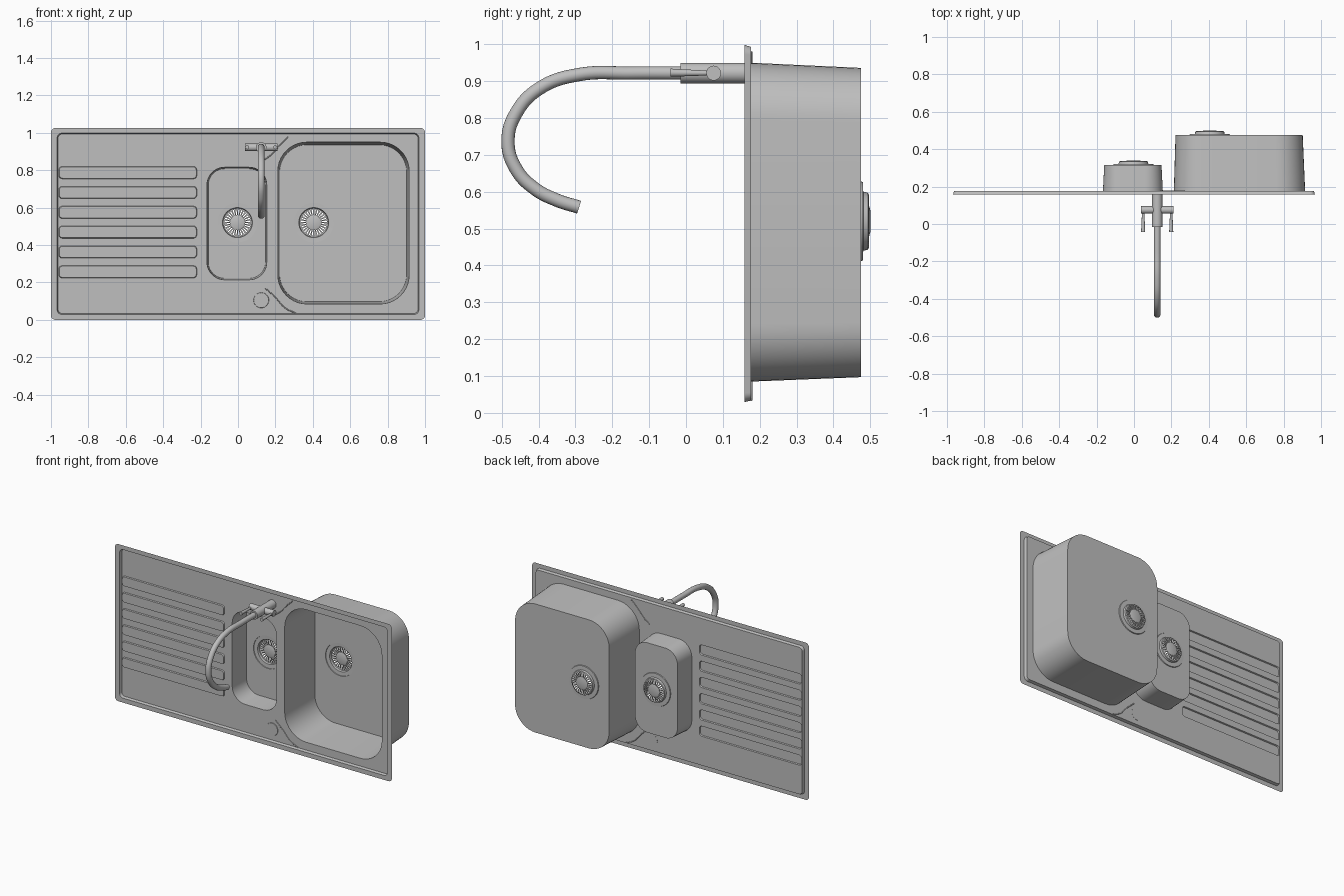
import bpy, bmesh, math
from mathutils import Vector

if "Cube" in bpy.data.objects:
    bpy.data.objects.remove(bpy.data.objects["Cube"])

steel = bpy.data.materials.new("brushed steel grey")
steel.use_nodes = True
COL = (0.52, 0.52, 0.52, 1)
steel.diffuse_color = COL
steel.node_tree.nodes["Principled BSDF"].inputs["Base Color"].default_value = COL


def finish(name, bm, angle=35, face_front=False):
    bmesh.ops.recalc_face_normals(bm, faces=bm.faces[:])
    if face_front:
        if max(bm.faces, key=lambda f: f.calc_area()).normal.y > 0:
            bmesh.ops.reverse_faces(bm, faces=bm.faces[:])
    me = bpy.data.meshes.new(name)
    bm.to_mesh(me)
    bm.free()
    me.materials.append(steel)
    me.polygons.foreach_set("use_smooth", [True] * len(me.polygons))
    me.set_sharp_from_angle(angle=math.radians(angle))
    ob = bpy.data.objects.new(name, me)
    bpy.context.collection.objects.link(ob)
    return ob


def loop(bm, pts):
    vs = [bm.verts.new(p) for p in pts]
    for a, b in zip(vs, vs[1:] + vs[:1]):
        bm.edges.new((a, b))
    return vs


def rounded(bm, x0, x1, z0, z1, r, y, n=10):
    pts = []
    for k, (cx, cz) in enumerate([(x1 - r, z1 - r), (x0 + r, z1 - r),
                                  (x0 + r, z0 + r), (x1 - r, z0 + r)]):
        for i in range(n + 1):
            a = math.pi / 2 * (k + i / n)
            pts.append((cx + r * math.cos(a), y, cz + r * math.sin(a)))
    return loop(bm, pts)


def circle(bm, cx, cz, r, y, n=48):
    return loop(bm, [(cx + r * math.cos(2 * math.pi * i / n), y,
                      cz + r * math.sin(2 * math.pi * i / n)) for i in range(n)])


def wall(bm, a, b):
    n = len(a)
    for i in range(n):
        j = (i + 1) % n
        bm.faces.new((a[i], a[j], b[j], b[i]))


def sheet(bm, *loops):
    """Flat fill inside the first loop, leaving the others as holes."""
    edges = [bm.edges.get((l[i], l[(i + 1) % len(l)])) for l in loops for i in range(len(l))]
    bmesh.ops.triangle_fill(bm, use_beauty=True, edges=edges, normal=(0, -1, 0))


def rod(name, p0, p1, r0, r1, seg=32):
    p0, p1 = Vector(p0), Vector(p1)
    bm = bmesh.new()
    bmesh.ops.create_cone(bm, cap_ends=True, segments=seg, radius1=r0, radius2=r1,
                          depth=(p1 - p0).length)
    q = (p1 - p0).to_track_quat('Z', 'Y')
    for v in bm.verts:
        v.co = q @ v.co + (p0 + p1) / 2
    return finish(name, bm)


def tube(name, pts, radius):
    cu = bpy.data.curves.new(name, 'CURVE')
    cu.dimensions = '3D'
    cu.bevel_depth, cu.bevel_resolution, cu.resolution_u = radius, 6, 10
    cu.use_fill_caps = True
    sp = cu.splines.new('BEZIER')
    sp.bezier_points.add(len(pts) - 1)
    for bp, p in zip(sp.bezier_points, pts):
        bp.co = p
        bp.handle_left_type = bp.handle_right_type = 'AUTO'
    ob = bpy.data.objects.new(name, cu)
    bpy.context.collection.objects.link(ob)
    bpy.ops.object.select_all(action='DESELECT')
    ob.select_set(True)
    bpy.context.view_layer.objects.active = ob
    bpy.ops.object.convert(target='MESH')
    ob = bpy.context.view_layer.objects.active
    ob.data.materials.clear()
    ob.data.materials.append(steel)
    bpy.ops.object.shade_smooth_by_angle(angle=math.radians(40))


RIM, PANEL, STRIP = 0.159, 0.177, 0.169
# rim size, corner, floor size, floor depth, drain centre
BOWLS = {
    "large_bowl": ((0.213, 0.915, 0.085, 0.95), 0.155, (0.222, 0.902, 0.097, 0.936), 0.475, (0.405, 0.52)),
    "small_bowl": ((-0.166, 0.154, 0.214, 0.816), 0.095, (-0.159, 0.147, 0.222, 0.808), 0.315, (-0.003, 0.52)),
}

# Sink top: rim, recessed panel, raised drainer strips, bowl openings
bm = bmesh.new()
outer = rounded(bm, -1, 1, 0, 1.026, 0.025, RIM)
inner = rounded(bm, -0.967, 0.967, 0.029, 0.998, 0.025, RIM)
step = rounded(bm, -0.962, 0.962, 0.034, 0.993, 0.022, PANEL)
wall(bm, outer, inner)
wall(bm, inner, step)
holes = [rounded(bm, *rim, r, PANEL) for rim, r, *_ in BOWLS.values()]
caps = []
for i in range(6):
    z = 0.787 - i * 0.106
    low = rounded(bm, -0.958, -0.22, z - 0.033, z + 0.033, 0.018, PANEL, 4)
    high = rounded(bm, -0.955, -0.223, z - 0.03, z + 0.03, 0.016, STRIP, 4)
    wall(bm, low, high)
    holes.append(low)
    caps.append(high)
sheet(bm, step, *holes)
for c in caps:
    sheet(bm, c)
finish("sink_top", bm, 25, True)

for name, (rim, r, floor, depth, (cx, cz)) in BOWLS.items():
    # Bowl: tapered wall and floor with drain opening
    bm = bmesh.new()
    top = rounded(bm, *rim, r, PANEL)
    bottom = rounded(bm, *floor, r - 0.008, depth)
    wall(bm, top, bottom)
    sheet(bm, bottom, circle(bm, cx, cz, 0.106, depth))
    finish(name, bm, 35, True)

    # Drain cup, turned from a short profile
    bm = bmesh.new()
    rings = [circle(bm, cx, cz, pr, depth + dy) for pr, dy in
             [(0.108, 0), (0.106, 0.005), (0.08, 0.006), (0.077, 0.019), (0.07, 0.021)]]
    for a, b in zip(rings, rings[1:]):
        wall(bm, a, b)
    finish(name + "_drain_cup", bm, 30, True)

    # Strainer: hub and radial bars
    bm = bmesh.new()
    hub = [circle(bm, cx, cz, pr, depth + dy) for pr, dy in
           [(0.03, 0.012), (0.041, 0.016), (0.041, 0.022), (0.03, 0.025)]]
    for a, b in zip(hub, hub[1:]):
        wall(bm, a, b)
    bm.faces.new(hub[0])
    bm.faces.new(hub[-1])
    for i in range(28):
        a = 2 * math.pi * i / 28
        u, w = Vector((math.cos(a), 0, math.sin(a))), Vector((-math.sin(a), 0, math.cos(a)))
        c = Vector((cx, depth + 0.018, cz))
        ends = [[bm.verts.new(c + u * d + w * s * h + Vector((0, t, 0)))
                 for s, t in ((-1, 0), (1, 0), (1, 0.004), (-1, 0.004))]
                for d, h in ((0.038, 0.0025), (0.073, 0.0045))]
        wall(bm, *ends)
    finish(name + "_strainer", bm, 30)

# Tap ledge contour beads, above and below the tap column
y = PANEL
tube("upper_ledge_bead", [(0.27, y, 0.98), (0.22, y, 0.93), (0.18, y, 0.885), (0.14, y, 0.855)], 0.003)
tube("lower_ledge_bead", [(0.31, y, 0.035), (0.25, y, 0.065), (0.20, y, 0.12), (0.145, y, 0.17)], 0.003)

# Round overflow control blank
rod("control_blank", (0.124, PANEL + 0.002, 0.105), (0.124, PANEL - 0.003, 0.105), 0.042, 0.04)

# Tap
TX, TZ = 0.124, 0.922
rod("tap_body", (TX, PANEL, TZ), (TX, -0.015, TZ), 0.028, 0.028)
rod("tap_crossbar", (TX - 0.086, 0.075, TZ), (TX + 0.086, 0.075, TZ), 0.02, 0.02)
for side, s in (("left", 1), ("right", -1)):
    rod(side + "_tap_lever", (TX + s * 0.075, 0.07, TZ), (TX + s * 0.075, -0.042, TZ + 0.001), 0.006, 0.011, 20)
tube("tap_spout", [(TX, py, pz) for py, pz in
     [(0.0, 0.922), (-0.15, 0.922), (-0.29, 0.918), (-0.395, 0.882), (-0.46, 0.815), (-0.483, 0.735),
      (-0.46, 0.66), (-0.41, 0.608), (-0.35, 0.577), (-0.29, 0.558)]], 0.018)
